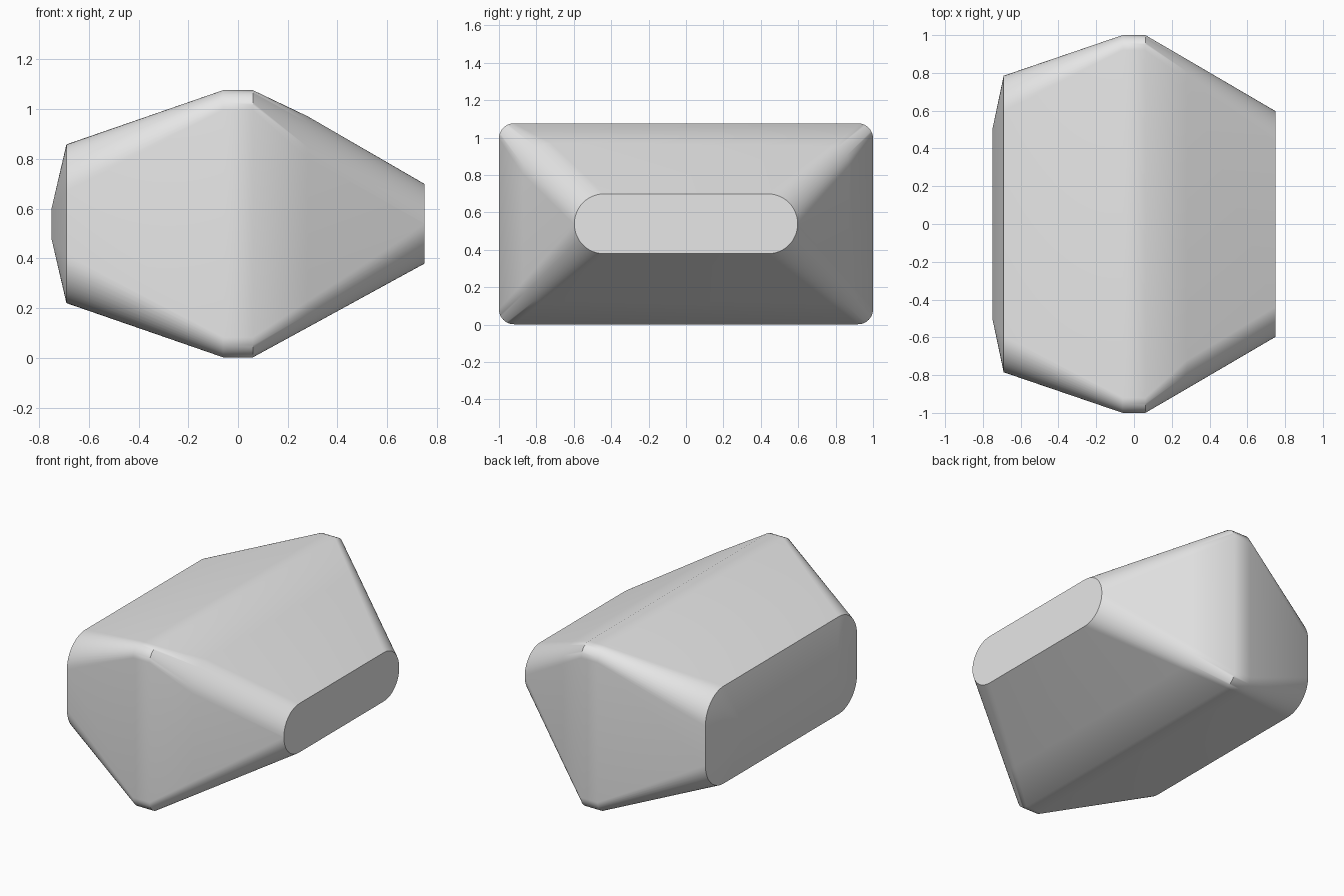
import bpy, bmesh, math

if "Cube" in bpy.data.objects:
    bpy.data.objects.remove(bpy.data.objects["Cube"], do_unlink=True)

MID = 0.539   # height of the long axis
STEPS = 12    # segments per rounded corner


def section(x, half_y, half_z, radius, front_top=None, lift=0.0):
    """Rounded rectangle across the long axis; the front top corner can differ."""
    points = []
    corners = [(1, 1), (-1, 1), (-1, -1), (1, -1)]
    for i, (sy, sz) in enumerate(corners):
        r = front_top if front_top and i == 1 else radius
        for s in range(STEPS + 1):
            a = math.pi / 2 * (i + s / STEPS)
            y = sy * (half_y - r) + r * math.cos(a)
            z = sz * (half_z - r) + r * math.sin(a)
            if i == 1:
                z += lift * (1 - s / STEPS)
            points.append((x, y, MID + z))
    return points


# Cross-sections from the blunt end to the tapered end
sections = [
    section(-0.75, 0.50, 0.06, 0.004),
    section(-0.69, 0.785, 0.319, 0.19),
    section(-0.06, 1.0, 0.537, 0.08),
    section(0.06, 1.0, 0.537, 0.08),
    section(0.28, 0.872, 0.417, 0.105, 0.15, 0.015),
    section(0.75, 0.597, 0.16, 0.159),
]

# Skin the sections and cap both ends
bm = bmesh.new()
rings = [[bm.verts.new(p) for p in s] for s in sections]
count = len(rings[0])
for a, b in zip(rings, rings[1:]):
    for i in range(count):
        j = (i + 1) % count
        bm.faces.new((a[i], a[j], b[j], b[i]))
bm.faces.new(rings[0])
bm.faces.new(rings[-1])
bmesh.ops.recalc_face_normals(bm, faces=bm.faces)
mesh = bpy.data.meshes.new("tapered_block")
bm.to_mesh(mesh)
bm.free()

block = bpy.data.objects.new("tapered_block", mesh)
bpy.context.collection.objects.link(block)

# Plain grey surface
grey = bpy.data.materials.new("plain_grey")
grey.use_nodes = True
colour = (0.8, 0.8, 0.8, 1)
grey.diffuse_color = colour
grey.node_tree.nodes["Principled BSDF"].inputs["Base Color"].default_value = colour
mesh.materials.append(grey)

# Smooth shading with crisp end rims
bpy.context.view_layer.objects.active = block
block.select_set(True)
bpy.ops.object.shade_smooth_by_angle(angle=math.radians(38))
